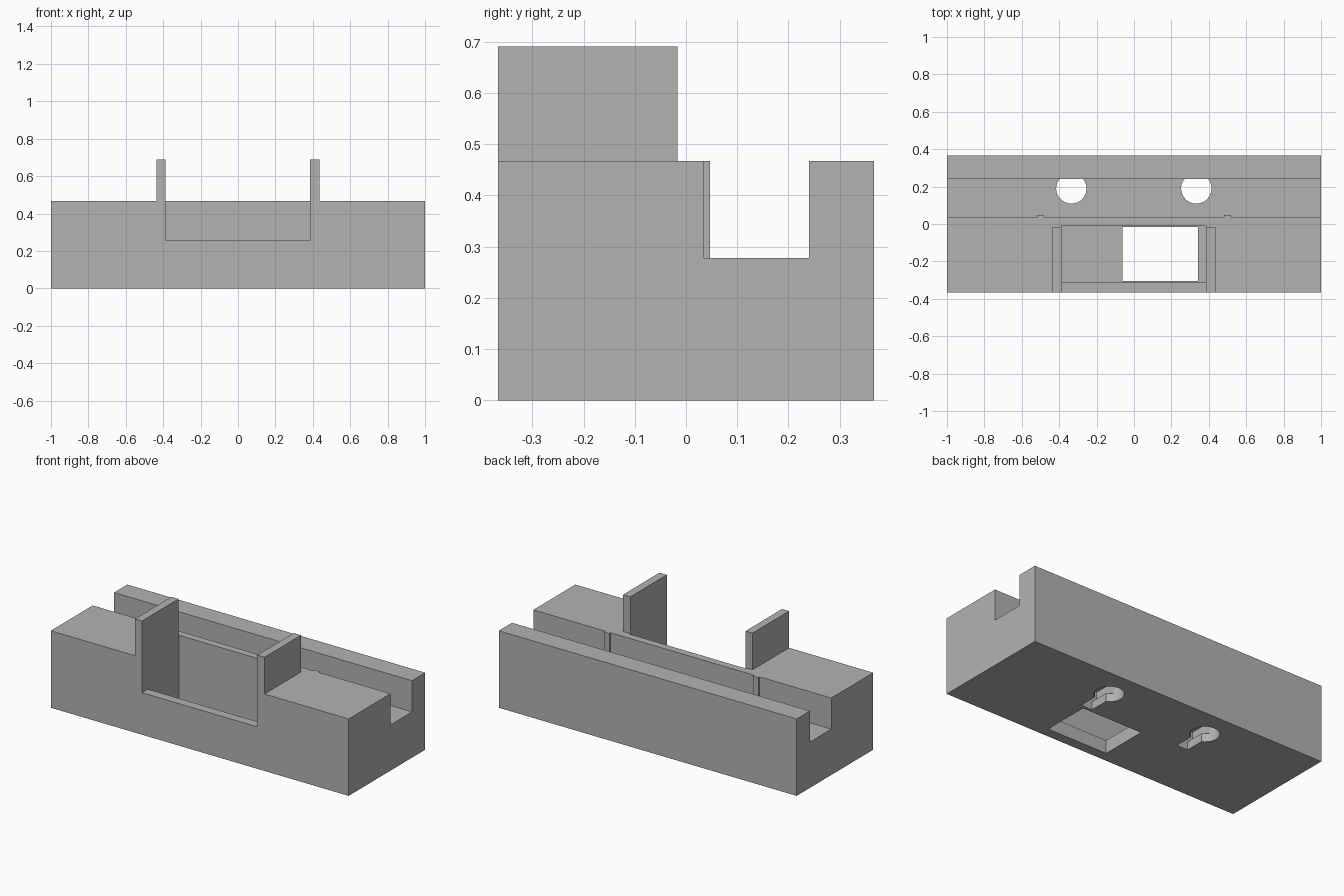
import bpy, bmesh
from mathutils import Vector

cube = bpy.data.objects.get("Cube")
if cube:
    bpy.data.objects.remove(cube, do_unlink=True)

grey = bpy.data.materials.new("plain grey")
grey.use_nodes = True
grey.diffuse_color = (0.45, 0.45, 0.45, 1)
grey.node_tree.nodes["Principled BSDF"].inputs["Base Color"].default_value = (0.45, 0.45, 0.45, 1)


def finish(name, bm):
    bmesh.ops.recalc_face_normals(bm, faces=bm.faces)
    mesh = bpy.data.meshes.new(name)
    bm.to_mesh(mesh)
    bm.free()
    mesh.materials.append(grey)
    obj = bpy.data.objects.new(name, mesh)
    bpy.context.collection.objects.link(obj)
    return obj


def prism(name, x0, x1, profile):
    """Extrude a (y, z) profile along x."""
    bm = bmesh.new()
    face = bm.faces.new([bm.verts.new((x0, y, z)) for y, z in profile])
    ext = bmesh.ops.extrude_face_region(bm, geom=[face])
    verts = [v for v in ext["geom"] if isinstance(v, bmesh.types.BMVert)]
    bmesh.ops.translate(bm, verts=verts, vec=(x1 - x0, 0, 0))
    return finish(name, bm)


def box(name, x0, x1, y0, y1, z0, z1):
    return prism(name, x0, x1, [(y0, z0), (y1, z0), (y1, z1), (y0, z1)])


def cylinder(name, x, y, z0, z1, radius):
    bm = bmesh.new()
    bmesh.ops.create_cone(bm, cap_ends=True, segments=48, radius1=radius,
                          radius2=radius, depth=z1 - z0)
    bmesh.ops.translate(bm, verts=bm.verts, vec=Vector((x, y, (z0 + z1) / 2)))
    return finish(name, bm)


def combine(target, tool, operation):
    """Apply a boolean and discard the helper."""
    tool.hide_render = True
    mod = target.modifiers.new(tool.name, "BOOLEAN")
    mod.operation, mod.object, mod.solver = operation, tool, "EXACT"
    bpy.context.view_layer.objects.active = target
    bpy.ops.object.modifier_apply(modifier=mod.name)
    bpy.data.objects.remove(tool, do_unlink=True)


DEPTH, TOP, FLOOR = 0.367, 0.467, 0.278
WALL, BACK = 0.035, 0.24

# Long block with a trough along its back
block = prism("holder_block", -1, 1, [
    (-DEPTH, 0), (DEPTH, 0), (DEPTH, TOP), (BACK, TOP),
    (BACK, FLOOR), (WALL, FLOOR), (WALL, TOP), (-DEPTH, TOP)])

# Small ribs in the trough and upright side fins
for s in (-1, 1):
    rib = s * 0.5
    combine(block, box("trough_rib", rib - 0.018, rib + 0.018, 0.02, 0.047,
                       FLOOR - 0.02, TOP), "UNION")
    x0, x1 = sorted((s * 0.37, s * 0.435))
    combine(block, box("side_fin", x0, x1, -DEPTH, -0.017, 0.3, 0.69), "UNION")

# Open-fronted pocket with a raised front lip
combine(block, prism("pocket", -0.388, 0.386, [
    (-0.5, 0.255), (-0.312, 0.255), (-0.312, 0.08),
    (-0.01, 0.08), (-0.01, 1), (-0.5, 1)]), "DIFFERENCE")

# Rectangular opening through the pocket floor
combine(block, box("floor_opening", -0.062, 0.342, -0.306, -0.016, -0.1, 0.15), "DIFFERENCE")

# Keyhole mounts: round hole, narrow slot, wider channel above the slot
for x in (-0.335, 0.333):
    combine(block, cylinder("keyhole_round", x, 0.19, -0.1, FLOOR + 0.002, 0.081), "DIFFERENCE")
    combine(block, box("keyhole_slot", x - 0.037, x + 0.037, 0.003, 0.19, -0.1, 0.06), "DIFFERENCE")
    combine(block, box("keyhole_channel", x - 0.07, x + 0.07, 0.003, 0.19, 0.05, 0.12), "DIFFERENCE")

# Smooth round holes, sharp edges elsewhere
bpy.ops.object.select_all(action="DESELECT")
block.select_set(True)
bpy.context.view_layer.objects.active = block
bpy.ops.object.shade_smooth_by_angle()
